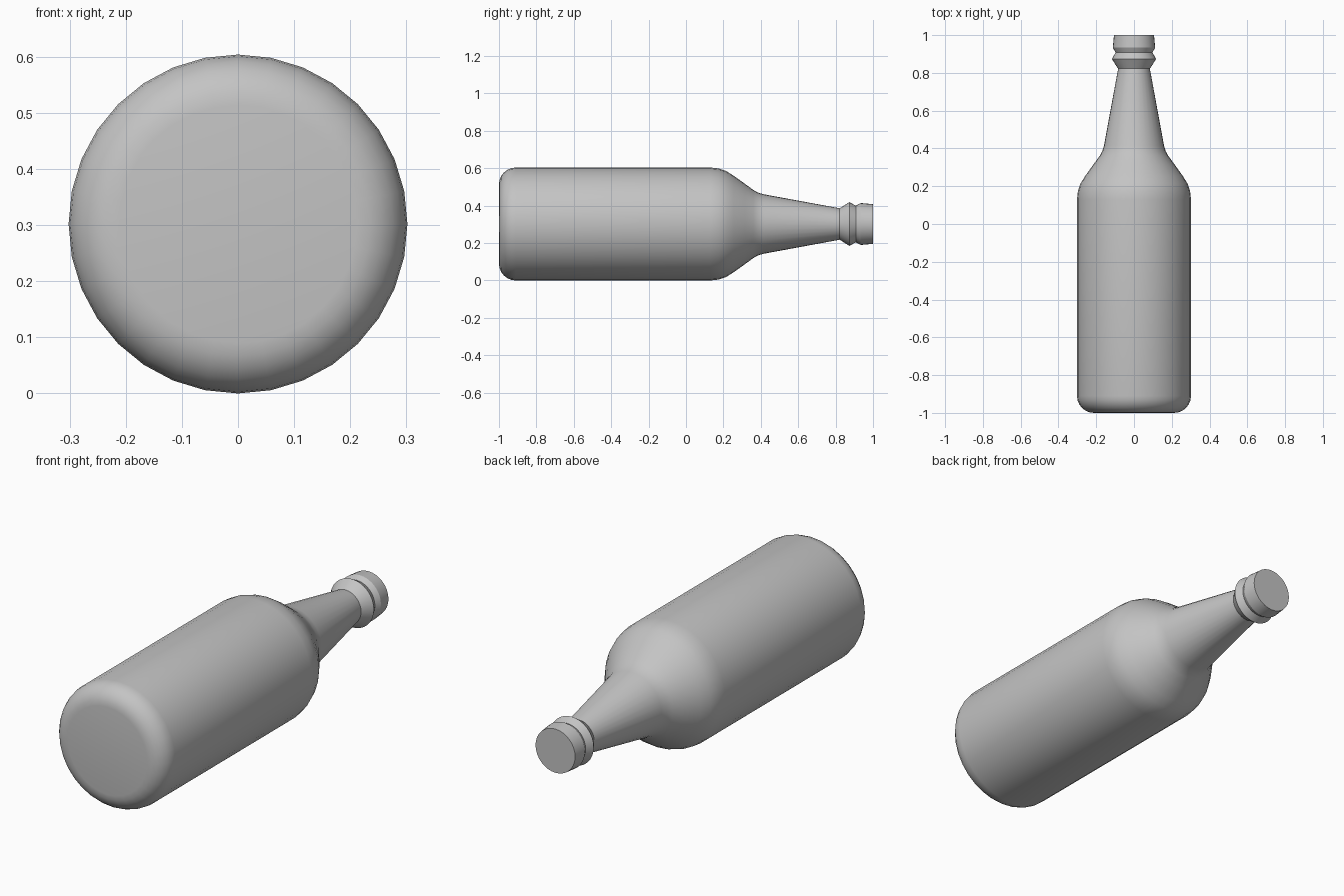
import bpy
import bmesh
import math
from mathutils import Vector

cube = bpy.data.objects.get("Cube")
if cube:
    bpy.data.objects.remove(cube, do_unlink=True)

RADIUS = 0.302
BEVEL = 0.09
SIDES = 32

# Plain grey material for the whole bottle
grey = bpy.data.materials.new("plain_grey")
grey.use_nodes = True
colour = (0.55, 0.55, 0.55, 1)
grey.diffuse_color = colour
grey.node_tree.nodes["Principled BSDF"].inputs["Base Color"].default_value = colour

# Profile as (radius, position along y): closed base with a rounded rim
profile = [(0, -1)]
for i in range(7):
    a = math.pi / 2 * i / 6
    profile.append((RADIUS - BEVEL + BEVEL * math.sin(a),
                    -1 + BEVEL - BEVEL * math.cos(a)))

# Shoulder and tapering neck
profile += [(RADIUS, 0.13), (0.297, 0.175), (0.283, 0.215), (0.258, 0.255),
            (0.215, 0.315), (0.182, 0.36), (0.168, 0.385), (0.159, 0.415),
            (0.084, 0.822)]

# Lip: pointed collar, groove, and closed mouth ring
profile += [(0.117, 0.873), (0.098, 0.908), (0.112, 0.934), (0.106, 1), (0, 1)]

# Lathe the profile around the y axis
bm = bmesh.new()
verts = [bm.verts.new((0, y, r)) for r, y in profile]
edges = [bm.edges.new(pair) for pair in zip(verts, verts[1:])]
bmesh.ops.spin(bm, geom=verts + edges, cent=Vector((0, 0, 0)), axis=Vector((0, 1, 0)),
               angle=math.tau, steps=SIDES, use_duplicate=False)
bmesh.ops.remove_doubles(bm, verts=bm.verts[:], dist=0.0005)
bmesh.ops.recalc_face_normals(bm, faces=bm.faces[:])
bmesh.ops.translate(bm, verts=bm.verts[:], vec=(0, 0, RADIUS))

mesh = bpy.data.meshes.new("bottle")
bm.to_mesh(mesh)
bm.free()
mesh.materials.append(grey)
bottle = bpy.data.objects.new("bottle", mesh)
bpy.context.collection.objects.link(bottle)

# Smooth body with crisp lip edges
bpy.ops.object.select_all(action="DESELECT")
bottle.select_set(True)
bpy.context.view_layer.objects.active = bottle
bpy.ops.object.shade_smooth_by_angle(angle=math.radians(30))
